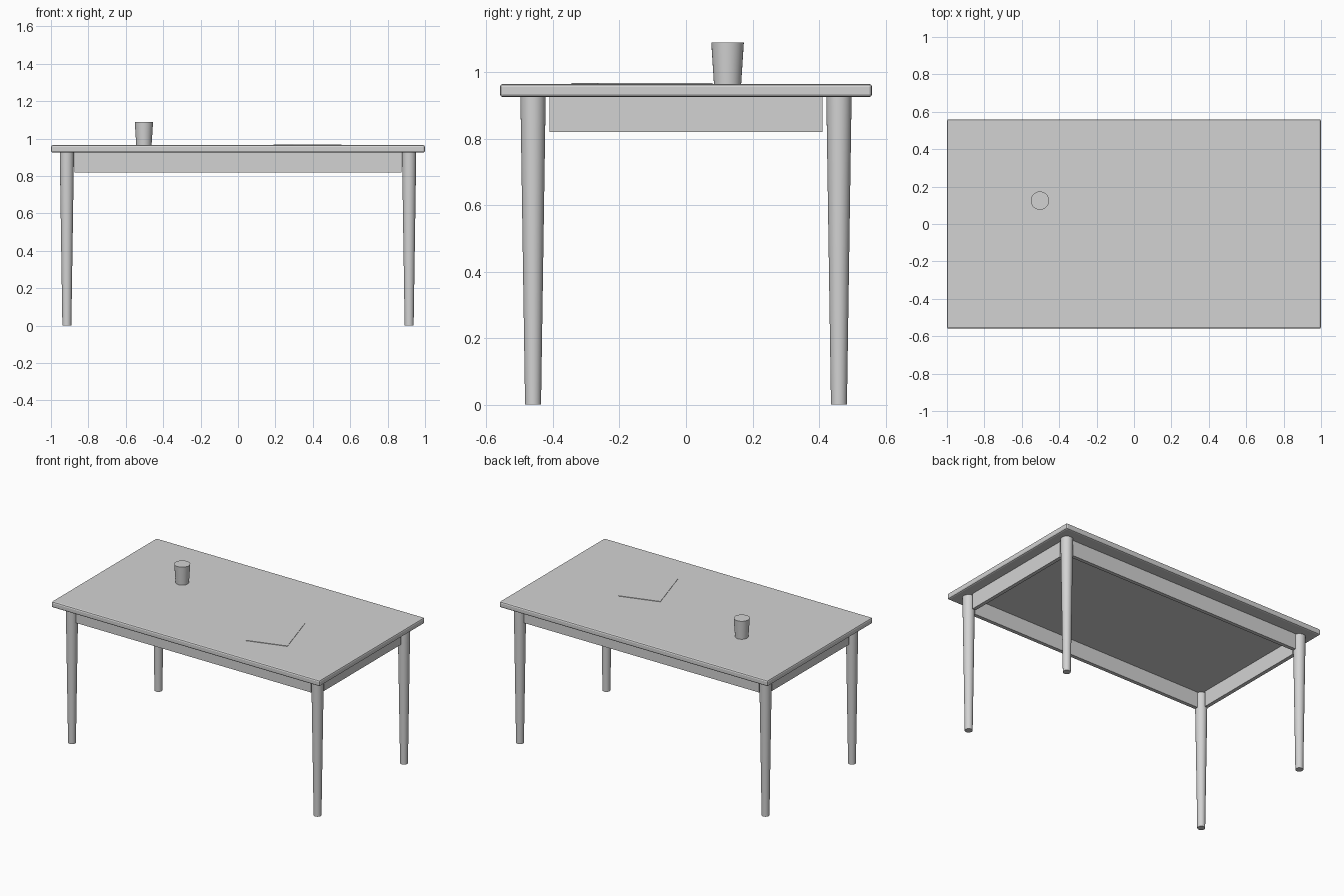
import bpy, math

if "Cube" in bpy.data.objects:
    bpy.data.objects.remove(bpy.data.objects["Cube"])

grey = bpy.data.materials.new("plain grey")
grey.diffuse_color = (0.65, 0.65, 0.65, 1)
grey.use_nodes = True
grey.node_tree.nodes["Principled BSDF"].inputs["Base Color"].default_value = grey.diffuse_color


def finish(name, bevel=0.0, smooth=False):
    ob = bpy.context.object
    ob.name = name
    ob.data.materials.append(grey)
    if bevel:
        mod = ob.modifiers.new("rounded edges", 'BEVEL')
        mod.width = bevel
        mod.segments = 2
    if smooth:
        bpy.ops.object.shade_smooth_by_angle(angle=math.radians(35))
    return ob


def box(name, centre, size, bevel=0.0, turn=0.0):
    bpy.ops.mesh.primitive_cube_add(size=1, location=centre, rotation=(0, 0, turn))
    bpy.context.object.scale = size
    bpy.ops.object.transform_apply(location=False, rotation=False, scale=True)
    return finish(name, bevel)


def taper(name, x, y, z0, z1, r0, r1):
    bpy.ops.mesh.primitive_cone_add(vertices=32, radius1=r0, radius2=r1,
                                    depth=z1 - z0, location=(x, y, (z0 + z1) / 2))
    return finish(name, smooth=True)


TOP, UNDER, APRON = 0.965, 0.925, 0.82
LEG_X, LEG_Y = 0.915, 0.46

# Table top with softened edges
box("table_top", (0, 0, (TOP + UNDER) / 2), (2.0, 1.12, TOP - UNDER), bevel=0.01)

# Four tapered legs
for sx, side in ((-1, "left"), (1, "right")):
    for sy, end in ((-1, "front"), (1, "back")):
        taper(f"{end}_{side}_leg", sx * LEG_X, sy * LEG_Y, 0, UNDER, 0.024, 0.038)

# Apron boards between the legs
mid, high = (UNDER + APRON) / 2, UNDER - APRON
for s, end, side in ((-1, "front", "left"), (1, "back", "right")):
    box(f"{end}_apron", (0, s * LEG_Y, mid), (1.75, 0.025, high))
    box(f"{side}_apron", (s * LEG_X, 0, mid), (0.025, 0.82, high))

# Cup and sheet of paper lying on the top
taper("cup", -0.503, 0.125, TOP, 1.09, 0.041, 0.049)
box("paper_sheet", (0.372, -0.132, TOP + 0.0015), (0.27, 0.36, 0.003),
    turn=math.radians(17))
